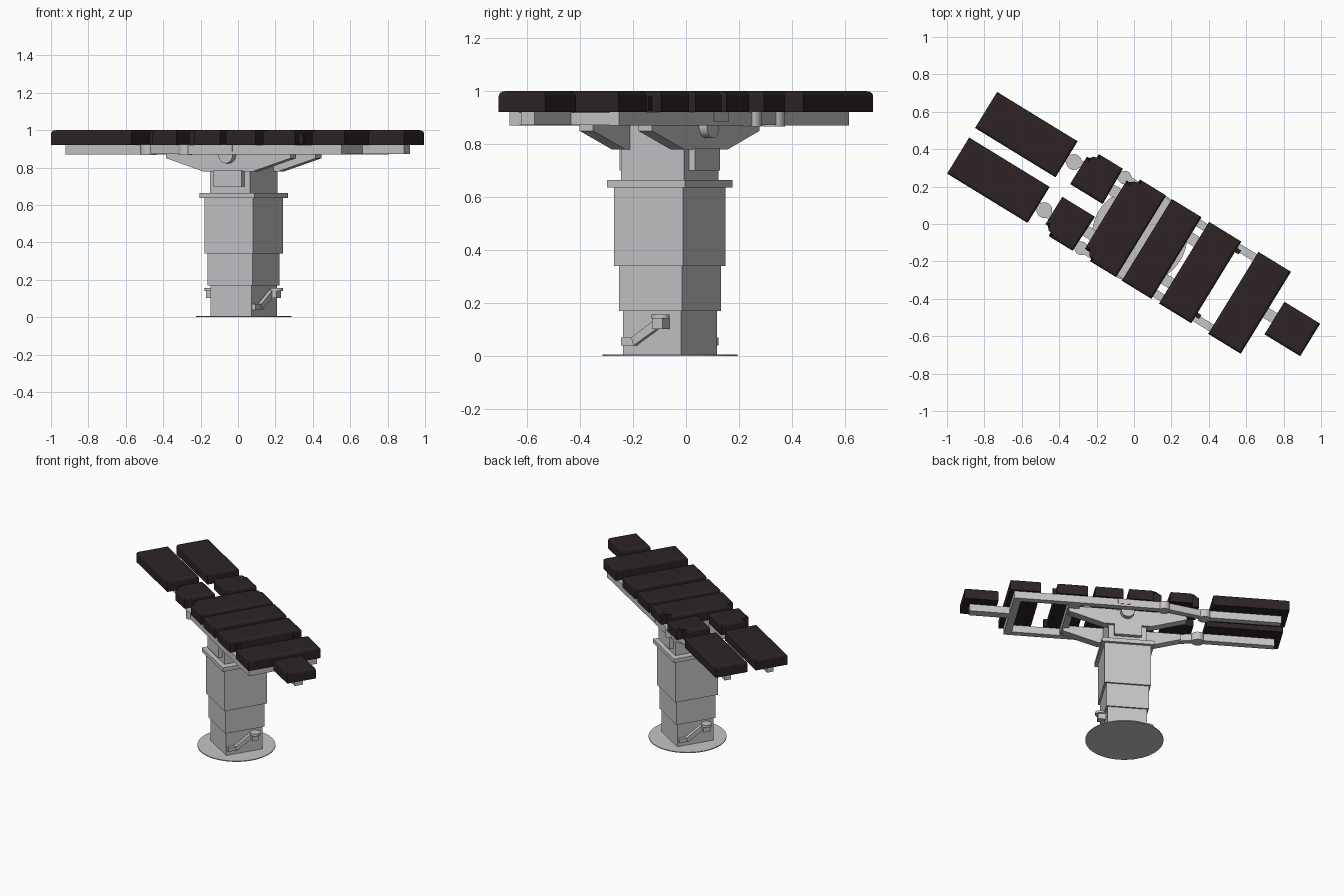
import bpy, bmesh, math
from mathutils import Matrix, Vector

if "Cube" in bpy.data.objects:
    bpy.data.objects.remove(bpy.data.objects["Cube"])

# Everything is laid out along the table axis (u = length, w = width), then turned
FRAME = Matrix.Translation((-0.019, -0.031, 0)) @ Matrix.Rotation(math.radians(-31.5), 4, 'Z')
CU = 0.058  # column axis along the table


def material(name, rgb):
    m = bpy.data.materials.new(name)
    m.diffuse_color = (*rgb, 1)
    m.use_nodes = True
    m.node_tree.nodes["Principled BSDF"].inputs["Base Color"].default_value = m.diffuse_color
    return m


PAD = material("dark brown padding", (0.026, 0.017, 0.017))
METAL = material("light grey metal", (0.56, 0.56, 0.57))


def finish(name, bm, mat, smooth=False):
    bmesh.ops.recalc_face_normals(bm, faces=bm.faces)
    me = bpy.data.meshes.new(name)
    bm.to_mesh(me)
    bm.free()
    me.materials.append(mat)
    ob = bpy.data.objects.new(name, me)
    bpy.context.collection.objects.link(ob)
    ob.matrix_world = FRAME
    if smooth:
        bpy.ops.object.select_all(action='DESELECT')
        ob.select_set(True)
        bpy.context.view_layer.objects.active = ob
        bpy.ops.object.shade_smooth_by_angle(angle=math.radians(35))
    return ob


def extrude(name, pts, vec, mat, bevel=0.0):
    """Prism from a 3D outline; optional rounding of the top rim."""
    bm = bmesh.new()
    n = len(pts)
    a = [bm.verts.new(p) for p in pts]
    b = [bm.verts.new(Vector(p) + Vector(vec)) for p in pts]
    bm.faces.new(a)
    bm.faces.new(b)
    for i in range(n):
        bm.faces.new((a[i], a[(i + 1) % n], b[(i + 1) % n], b[i]))
    if bevel:
        top = set(b)
        rim = [e for e in bm.edges if e.verts[0] in top and e.verts[1] in top]
        bmesh.ops.bevel(bm, geom=rim, offset=bevel, segments=3, profile=0.5, affect='EDGES')
    return finish(name, bm, mat)


def box(name, u, w, z, mat=METAL):
    pts = [(u[0], w[0], z[0]), (u[1], w[0], z[0]), (u[1], w[1], z[0]), (u[0], w[1], z[0])]
    return extrude(name, pts, (0, 0, z[1] - z[0]), mat)


def cylinder(name, center, r, depth, axis='Z', seg=32):
    bm = bmesh.new()
    rot = Matrix.Rotation(math.pi / 2, 4, 'X') if axis == 'W' else Matrix()
    bmesh.ops.create_cone(bm, cap_ends=True, segments=seg, radius1=r, radius2=r,
                          depth=depth, matrix=Matrix.Translation(center) @ rot)
    return finish(name, bm, METAL, True)


def pad(name, outline):
    return extrude(name, [(u, w, 0.922) for u, w in outline], (0, 0, 0.078), PAD, 0.018)


def rect(u0, u1, w0, w1):
    return [(u0, w0), (u1, w0), (u1, w1), (u0, w1)]


# Cushions across the full width
pad("head_pad", rect(0.903, 1.127, -0.102, 0.102))
pad("shoulder_pad", rect(0.645, 0.849, -0.257, 0.257))
pad("back_pad", rect(0.336, 0.538, -0.256, 0.256))
pad("waist_pad", rect(0.103, 0.289, -0.256, 0.256))
pad("hip_pad", [(-0.155, -0.214), (-0.097, -0.214), (-0.097, -0.256), (0.067, -0.256),
                (0.067, 0.256), (-0.097, 0.256), (-0.097, 0.214), (-0.155, 0.214)])

for s, side in ((-1, "front"), (1, "back")):
    # Split cushions
    pad(side + "_leg_pad", rect(-0.993, -0.488, s * 0.03, s * 0.256))
    pad(side + "_thigh_pad", [(-0.403, s * 0.04), (-0.198, s * 0.04), (-0.205, s * 0.257),
                              (-0.355, s * 0.257), (-0.355, s * 0.212), (-0.403, s * 0.212)])
    box(side + "_back_pad_tab", (0.53, 0.562), (s * 0.19, s * 0.215), (0.925, 0.98), PAD)

    # Rails, hinges and leg supports
    box(side + "_side_rail", (-0.172, 0.82), (s * 0.2, s * 0.242), (0.87, 0.922))
    cylinder(side + "_hip_hinge", (-0.172, s * 0.222, 0.895), 0.036, 0.056)
    extrude(side + "_thigh_arm", [(-0.172, s * 0.2, 0.873), (-0.172, s * 0.242, 0.873),
                                  (-0.447, s * 0.171, 0.873), (-0.447, s * 0.13, 0.873)],
            (0, 0, 0.048), METAL)
    cylinder(side + "_knee_hinge", (-0.447, s * 0.151, 0.895), 0.042, 0.056)
    box(side + "_leg_rail", (-0.952, -0.447), (s * 0.128, s * 0.174), (0.87, 0.922))

    # Tapered carrier plate under the rails
    extrude(side + "_carrier_plate",
            [(u, s * 0.1, z) for u, z in ((-0.33, 0.89), (-0.33, 0.85), (-0.1, 0.78),
                                          (0.215, 0.78), (0.448, 0.85), (0.448, 0.89))],
            (0, s * 0.06, 0), METAL)
    # Brackets tying the plate to the side rail
    for u in (-0.29, 0.41):
        lo = max(u - 0.03, -0.2)
        if lo < u + 0.03:
            box(side + "_rail_bracket", (lo, u + 0.03), (s * 0.14, s * 0.21), (0.872, 0.905))
    cylinder(side + "_pivot_knob", (CU + 0.005, s * 0.15, 0.867), 0.044, 0.09, 'W')
    box(side + "_neck_block", (CU - 0.09, CU + 0.09), (s * 0.13, s * 0.168), (0.70, 0.785))

    # Foot pedal: bent lever, stem and round plate (one per end, half-turn symmetric)
    end = "right" if s > 0 else "left"
    path = [(-0.123, 0.04), (-0.064, 0.04), (0.035, 0.112), (0.085, 0.112),
            (0.085, 0.145), (0.035, 0.145), (-0.075, 0.07), (-0.123, 0.07)]
    extrude(end + "_pedal_lever", [(CU + s * 0.12, s * w, z) for w, z in path[:2] + path[6:]],
            (s * 0.03, 0, 0), METAL)
    extrude(end + "_pedal_arm", [(CU + s * 0.135, s * w, z) for w, z in
                                 ((-0.075, 0.07), (-0.064, 0.04), (0.04, 0.105), (0.04, 0.145))],
            (s * 0.022, 0, 0), METAL)
    box(end + "_pedal_stem", (CU + s * 0.135, CU + s * 0.185), (s * 0.035, s * 0.082), (0.102, 0.143))
    cylinder(end + "_pedal_plate", (CU + s * 0.168, s * 0.062, 0.149), 0.034, 0.016, seg=24)

# Frame cross members and head support
box("head_cross_member", (0.77, 0.82), (-0.22, 0.22), (0.872, 0.92))
box("back_cross_member", (0.41, 0.455), (-0.22, 0.22), (0.872, 0.92))
box("seat_plate", (0.03, 0.135), (-0.245, 0.245), (0.885, 0.923))
box("head_support_bar", (0.80, 1.083), (-0.03, 0.03), (0.872, 0.922))

# Telescoping column, each stage (half length, half width, bottom, top)
stages = {
    "column_lower": (0.129, 0.129, 0.004, 0.172),
    "column_middle": (0.14, 0.14, 0.17, 0.342),
    "column_upper": (0.1525, 0.1525, 0.34, 0.64),
    "column_collar": (0.1725, 0.1725, 0.637, 0.665),
    "column_neck": (0.125, 0.14, 0.66, 0.885),
}
for name, (hu, hw, z0, z1) in stages.items():
    box(name, (CU - hu, CU + hu), (-hw, hw), (z0, z1))

# Floor disc
cylinder("base_disc", (CU, 0, 0.003), 0.255, 0.006, seg=64)
